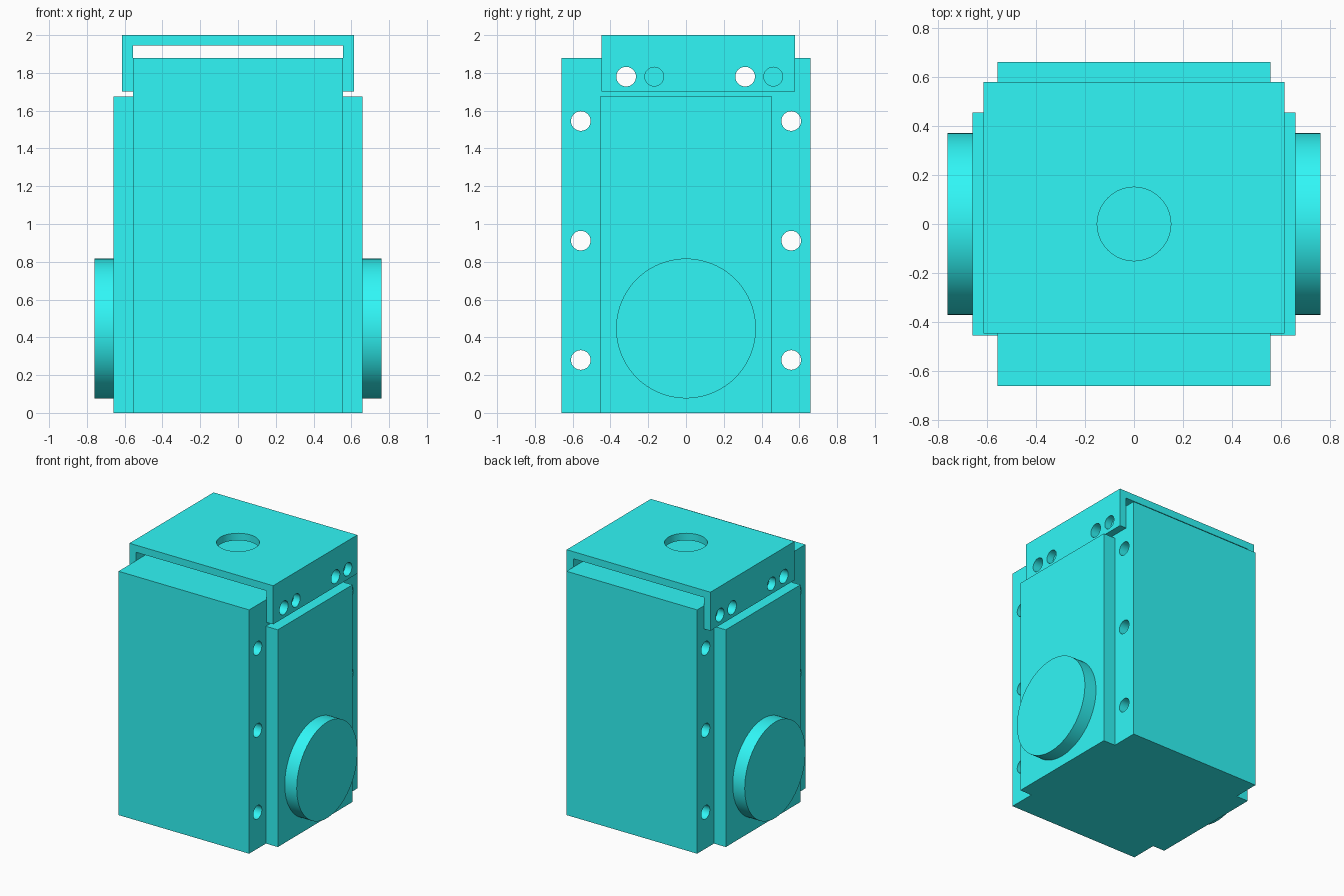
import bpy, bmesh
from math import pi
from mathutils import Matrix, Vector

if "Cube" in bpy.data.objects:
    bpy.data.objects.remove(bpy.data.objects["Cube"])

cyan = bpy.data.materials.new("cyan")
cyan.diffuse_color = (0.03, 0.93, 0.93, 1)
cyan.use_nodes = True
cyan.node_tree.nodes["Principled BSDF"].inputs["Base Color"].default_value = cyan.diffuse_color


def finish(name, bm, coloured=True):
    bmesh.ops.recalc_face_normals(bm, faces=bm.faces)
    mesh = bpy.data.meshes.new(name)
    bm.to_mesh(mesh)
    bm.free()
    obj = bpy.data.objects.new(name, mesh)
    bpy.context.collection.objects.link(obj)
    if coloured:
        mesh.materials.append(cyan)
    return obj


def box(name, x, y, z):
    bm = bmesh.new()
    bmesh.ops.create_cube(bm, size=1)
    for v in bm.verts:
        v.co = Vector(r[0] + (v.co[i] + 0.5) * (r[1] - r[0]) for i, r in enumerate((x, y, z)))
    return finish(name, bm)


def add_cylinder(bm, centre, radius, depth, axis="X", segments=32):
    turn = Matrix.Rotation(pi / 2, 4, "Y") if axis == "X" else Matrix()
    bmesh.ops.create_cone(bm, cap_ends=True, segments=segments, radius1=radius, radius2=radius,
                          depth=depth, matrix=Matrix.Translation(centre) @ turn)


def activate(obj):
    bpy.ops.object.select_all(action="DESELECT")
    obj.select_set(True)
    bpy.context.view_layer.objects.active = obj


def cut(obj, cylinders):
    bm = bmesh.new()
    for c in cylinders:
        add_cylinder(bm, *c)
    cutter = finish("cutter", bm, False)
    cutter.hide_render = True
    mod = obj.modifiers.new("holes", "BOOLEAN")
    mod.operation, mod.solver, mod.object = "DIFFERENCE", "EXACT", cutter
    activate(obj)
    bpy.ops.object.modifier_apply(modifier=mod.name)
    bpy.data.objects.remove(cutter, do_unlink=True)
    activate(obj)
    bpy.ops.object.shade_smooth_by_angle()


# Main block with bolt holes along its edges and two under the bracket
body = box("body_block", (-0.557, 0.557), (-0.66, 0.66), (0, 1.88))
bolts = [((0, y, z), 0.052, 3) for y in (-0.557, 0.557) for z in (0.28, 0.912, 1.545)]
pins = [((0, y, 1.78), 0.052, 3) for y in (-0.317, 0.313)]
cut(body, bolts + pins)

# U-shaped top bracket, profile extruded along y
outer, inner, low, roof, top = 0.613, 0.557, 1.702, 1.945, 2.0
profile = [(-outer, low), (-outer, top), (outer, top), (outer, low),
           (inner, low), (inner, roof), (-inner, roof), (-inner, low)]
bm = bmesh.new()
face = bm.faces.new([bm.verts.new((x, -0.447, z)) for x, z in profile])
ext = bmesh.ops.extrude_face_region(bm, geom=[face])["geom"]
bmesh.ops.translate(bm, vec=(0, 1.025, 0),
                    verts=[g for g in ext if isinstance(g, bmesh.types.BMVert)])
bracket = finish("top_bracket", bm)
blind = [((0, y, 1.78), 0.05, 3) for y in (-0.168, 0.462)]
cut(bracket, pins + blind + [((0, 0, 2), 0.15, 0.2, "Z", 64)])

# Side plates and round end caps, one on each side
for side, s in (("left", -1), ("right", 1)):
    box(side + "_side_plate", sorted((s * 0.557, s * 0.658)), (-0.455, 0.455), (0, 1.675))
    bm = bmesh.new()
    add_cylinder(bm, (s * 0.709, 0, 0.447), 0.37, 0.102, "X", 96)
    disc = finish(side + "_round_cap", bm)
    activate(disc)
    bpy.ops.object.shade_smooth_by_angle()
